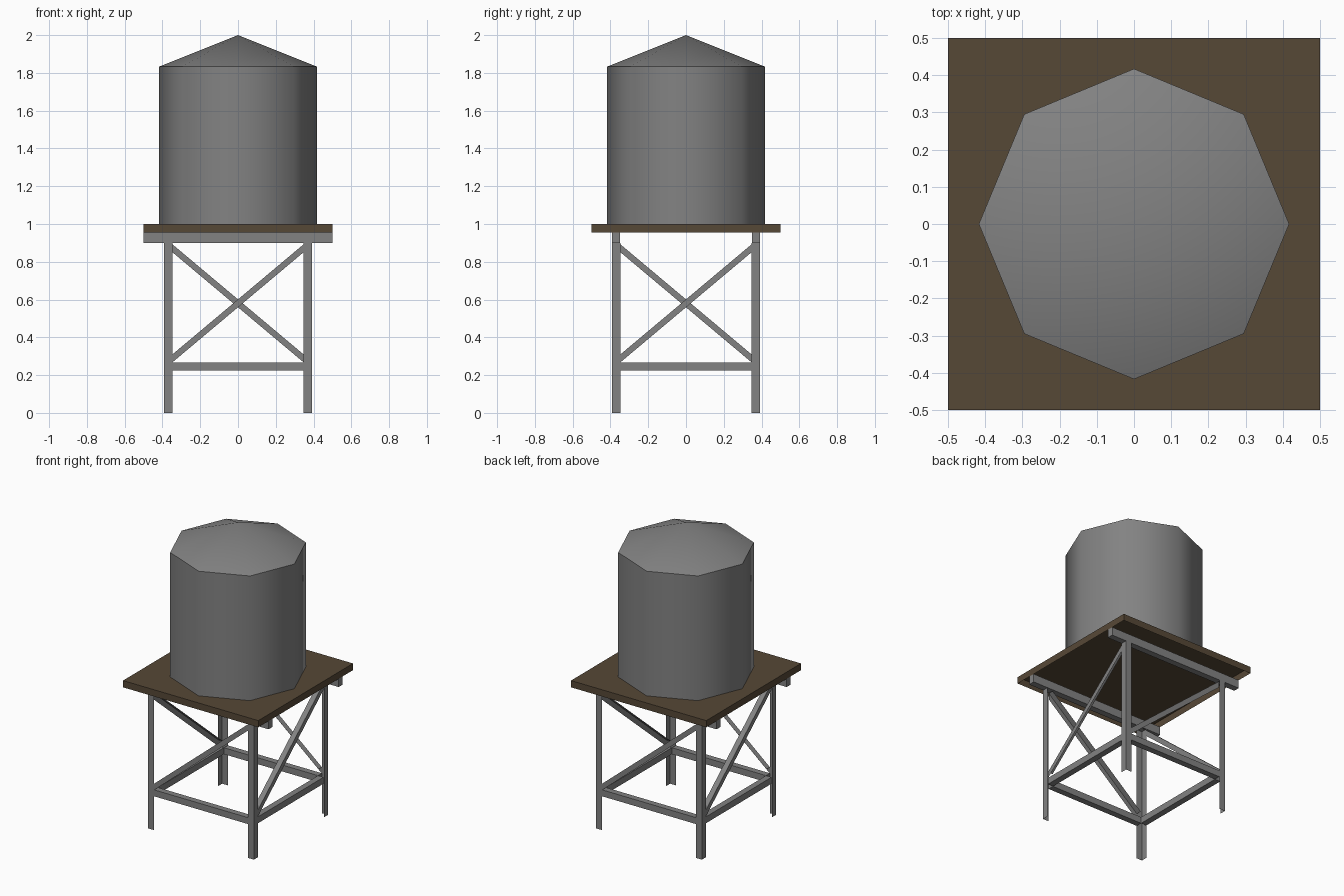
import bpy, bmesh, math
from mathutils import Matrix

if "Cube" in bpy.data.objects:
    bpy.data.objects.remove(bpy.data.objects["Cube"])


def material(name, rgb):
    m = bpy.data.materials.new(name)
    m.diffuse_color = (*rgb, 1)
    m.use_nodes = True
    m.node_tree.nodes["Principled BSDF"].inputs["Base Color"].default_value = m.diffuse_color
    return m


steel = material("grey_steel", (0.225, 0.225, 0.225))
wood = material("brown_wood", (0.094, 0.065, 0.037))


def make(name, verts, faces, mat, turn=0):
    me = bpy.data.meshes.new(name)
    me.from_pydata(verts, [], faces)
    me.transform(Matrix.Rotation(turn * math.pi / 2, 4, 'Z'))
    me.materials.append(mat)
    ob = bpy.data.objects.new(name, me)
    bpy.context.collection.objects.link(ob)
    return ob


def box(name, lo, hi, mat, turn=0, bottom=True):
    v = [(x, y, z) for z in (lo[2], hi[2])
         for x, y in ((lo[0], lo[1]), (hi[0], lo[1]), (hi[0], hi[1]), (lo[0], hi[1]))]
    f = [(i, (i + 1) % 4, (i + 1) % 4 + 4, i + 4) for i in range(4)] + [(4, 5, 6, 7)]
    if bottom:
        f.append((3, 2, 1, 0))
    return make(name, v, f, mat, turn)


# Eight-sided tank wall with a low conical roof
R, N = 0.417, 8
ring = [(R * math.cos(2 * math.pi * i / N), R * math.sin(2 * math.pi * i / N)) for i in range(N)]
verts = [(x, y, z) for z in (1.0, 1.833) for x, y in ring] + [(0, 0, 2.0)]
faces = []
for i in range(N):
    j = (i + 1) % N
    faces += [(i, j, j + N, i + N), (i + N, j + N, 2 * N)]
tank = make("tank", verts, faces, steel)
bpy.context.view_layer.objects.active = tank
tank.select_set(True)
bpy.ops.object.shade_smooth_by_angle(angle=math.radians(50))
tank.select_set(False)

# Wooden platform, open underneath
box("platform", (-0.5, -0.5, 0.955), (0.5, 0.5, 1.0), wood, bottom=False)

# Two support beams under the platform
for side, y in (("front", -0.37), ("back", 0.37)):
    box(side + "_beam", (-0.5, y - 0.021, 0.9), (0.5, y + 0.021, 0.955), steel)

o, i = 0.391, 0.348   # outer and inner limits of the frame
for k, side in enumerate(("front", "right", "back", "left")):
    # Angle-iron leg at each corner
    make(side + "_leg",
         [(-i, -o, 0), (-o, -o, 0), (-o, -i, 0), (-i, -o, 0.9), (-o, -o, 0.9), (-o, -i, 0.9)],
         [(1, 0, 3, 4), (2, 1, 4, 5)], steel, k)
    # Horizontal rail
    box(side + "_rail", (-i, -0.389, 0.225), (i, -i, 0.268), steel, k)
    # Angle-iron diagonal brace, rising to the right seen from outside
    y, h, za, zb = -0.388, 0.021, 0.288, 0.872
    make(side + "_brace",
         [(-i, y, za - h), (i, y, zb - h), (i, y, zb + h), (-i, y, za + h),
          (i, y + 0.036, zb + h), (-i, y + 0.036, za + h)],
         [(0, 1, 2, 3), (3, 2, 4, 5)], steel, k)
